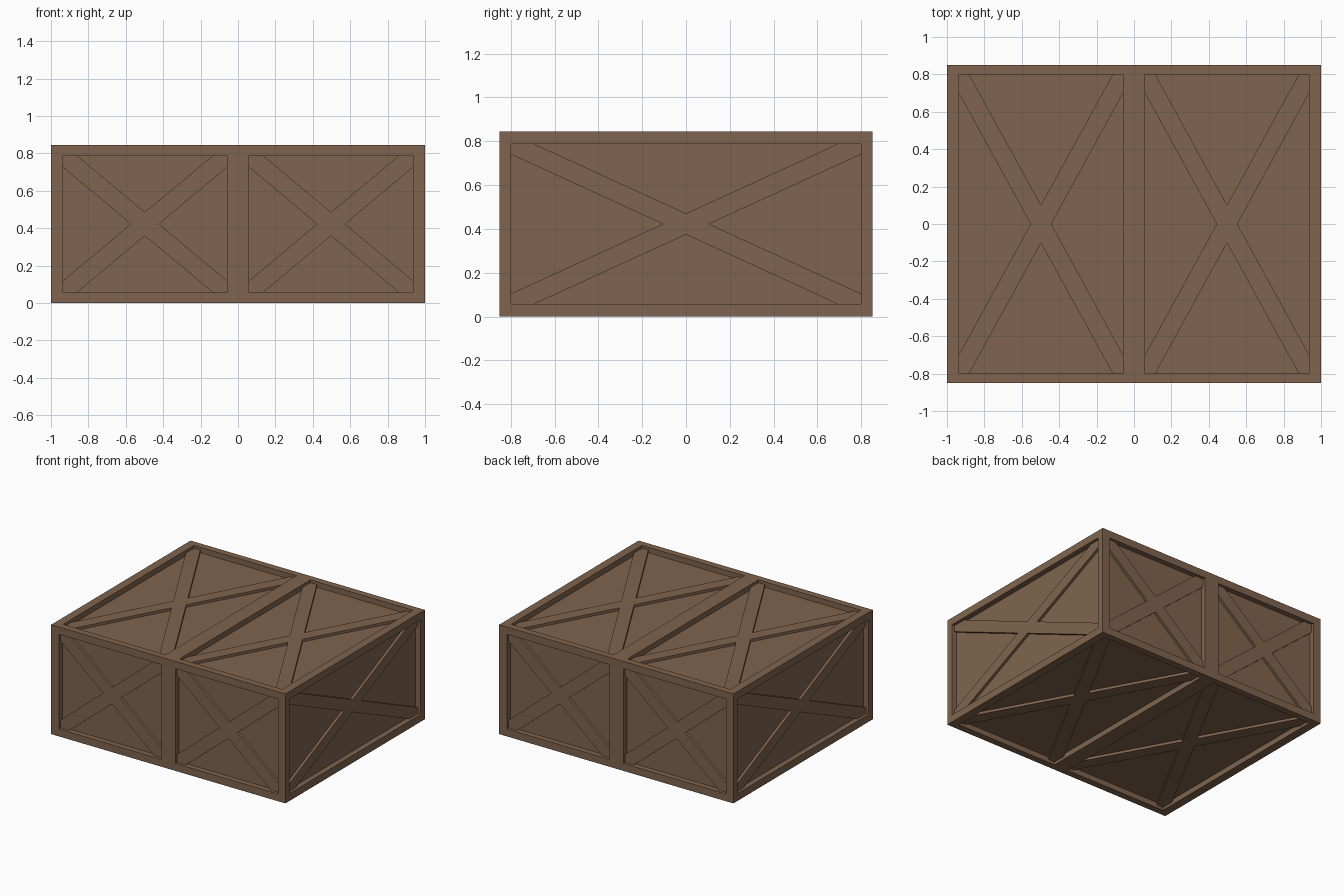
import bpy, bmesh
from mathutils import Vector

if "Cube" in bpy.data.objects:
    bpy.data.objects.remove(bpy.data.objects["Cube"])

X, Y, H = 1.0, 0.85, 0.845          # half width, half depth, height
MX, MY, MZ, MID = 0.065, 0.052, 0.057, 0.06   # frame margins per axis, centre rail half width
RECESS, BRACE = 0.042, 0.02         # panel recess, brace thickness

wood = bpy.data.materials.new("brown wood")
wood.diffuse_color = (0.215, 0.127, 0.077, 1)
wood.use_nodes = True
wood.node_tree.nodes["Principled BSDF"].inputs["Base Color"].default_value = wood.diffuse_color


def add_object(name, bm):
    bmesh.ops.remove_doubles(bm, verts=bm.verts, dist=1e-4)
    bmesh.ops.recalc_face_normals(bm, faces=bm.faces)
    mesh = bpy.data.meshes.new(name)
    bm.to_mesh(mesh)
    bm.free()
    mesh.materials.append(wood)
    bpy.context.collection.objects.link(bpy.data.objects.new(name, mesh))


def panel(bm, o, u, v, outer, inner):
    """One framed, recessed panel; rectangles are (u0, u1, v0, v1)."""
    n = u.cross(v)

    def corners(r, depth):
        return [bm.verts.new(o + u * a + v * b - n * depth)
                for a, b in ((r[0], r[2]), (r[1], r[2]), (r[1], r[3]), (r[0], r[3]))]
    rings = [corners(outer, 0), corners(inner, 0), corners(inner, RECESS)]
    for a, b in zip(rings, rings[1:]):
        for i in range(4):
            j = (i + 1) % 4
            bm.faces.new((a[i], a[j], b[j], b[i]))
    bm.faces.new(rings[2])


def cross_brace(bm, o, u, v, inner, cut_u, cut_v):
    """X-shaped brace lying on the panel floor, its ends cut by the frame."""
    n = u.cross(v)
    cu, cv = (inner[0] + inner[1]) / 2, (inner[2] + inner[3]) / 2
    a, b = (inner[1] - inner[0]) / 2, (inner[3] - inner[2]) / 2
    pts = [(cut_u, 0), (a, b - cut_v), (a, b), (a - cut_u, b), (0, cut_v)]
    pts += [(-p, q) for p, q in pts[-2:0:-1]] + [(-cut_u, 0)]
    pts += [(p, -q) for p, q in pts[-2:0:-1]]
    face = bm.faces.new([bm.verts.new(o + u * (cu + p) + v * (cv + q) - n * RECESS)
                         for p, q in pts])
    new = bmesh.ops.extrude_face_region(bm, geom=[face])["geom"]
    bmesh.ops.translate(bm, vec=n * BRACE,
                        verts=[g for g in new if isinstance(g, bmesh.types.BMVert)])


ex, ey, ez = Vector((1, 0, 0)), Vector((0, 1, 0)), Vector((0, 0, 1))
mid = ez * H / 2
h = H / 2
# side name, origin, right axis, up axis, half height, vertical margin, brace cuts
wide_sides = [
    ("front", -ey * Y + mid, ex, ez, h, MZ, 0.075, 0.063),
    ("back", ey * Y + mid, -ex, ez, h, MZ, 0.075, 0.063),
    ("top", ez * H, ex, ey, Y, MY, 0.055, 0.101),
    ("bottom", Vector(), -ex, ey, Y, MY, 0.055, 0.101),
]
body = bmesh.new()

# front, back, top and bottom: two panels each, split by a centre rail
for name, o, u, v, hh, m, cu, cv in wide_sides:
    bm = bmesh.new()
    for outer, inner in (((-X, 0), (-X + MX, -MID)), ((0, X), (MID, X - MX))):
        opening = (*inner, -hh + m, hh - m)
        panel(body, o, u, v, (*outer, -hh, hh), opening)
        cross_brace(bm, o, u, v, opening, cu, cv)
    add_object(name + "_braces", bm)

# left and right ends: one panel each
for name, s in (("right", 1), ("left", -1)):
    o, u = ex * X * s + mid, ey * s
    opening = (-Y + MY, Y - MY, -h + MZ, h - MZ)
    panel(body, o, u, ez, (-Y, Y, -h, h), opening)
    bm = bmesh.new()
    cross_brace(bm, o, u, ez, opening, 0.105, 0.048)
    add_object(name + "_braces", bm)

add_object("crate_body", body)
